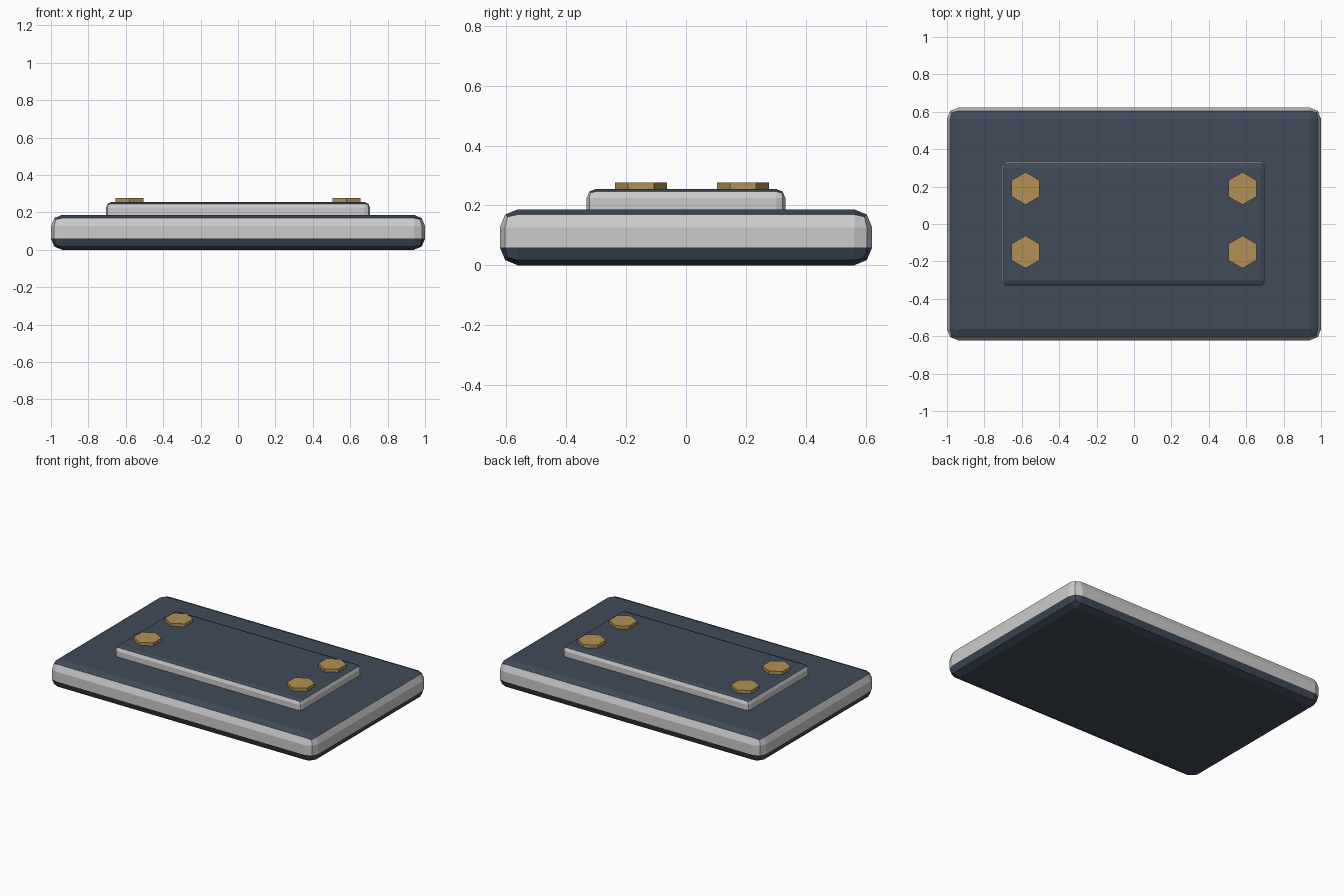
import bpy, bmesh
from math import pi
from mathutils import Matrix

if "Cube" in bpy.data.objects:
    bpy.data.objects.remove(bpy.data.objects["Cube"])


def material(name, rgb):
    m = bpy.data.materials.new(name)
    m.diffuse_color = (*rgb, 1)
    m.use_nodes = True
    m.node_tree.nodes["Principled BSDF"].inputs["Base Color"].default_value = m.diffuse_color
    return m


GREY = material("grey_metal", (0.6, 0.6, 0.6))
SLATE = material("slate_paint", (0.05, 0.07, 0.10))
BRASS = material("brass", (0.45, 0.28, 0.09))


def add_object(name, bm, mats):
    mesh = bpy.data.meshes.new(name)
    bm.to_mesh(mesh)
    bm.free()
    for m in mats:
        mesh.materials.append(m)
    obj = bpy.data.objects.new(name, mesh)
    bpy.context.collection.objects.link(obj)
    return obj


def slab(name, sx, sy, z0, z1, bevel):
    """Rounded box with grey sides, painted top and underside."""
    bm = bmesh.new()
    bmesh.ops.create_cube(bm, size=1, matrix=Matrix.Translation((0, 0, (z0 + z1) / 2))
                          @ Matrix.Diagonal((sx, sy, z1 - z0, 1)))
    bmesh.ops.bevel(bm, geom=bm.edges[:], offset=bevel, segments=2,
                    profile=0.5, affect='EDGES')
    for f in bm.faces:
        z = f.calc_center_median().z
        painted = z > z1 - 0.29 * bevel or z < z0 + 0.95 * bevel
        f.material_index = 1 if painted else 0
    return add_object(name, bm, [GREY, SLATE])


# Base block and raised plate
slab("base_block", 2.0, 1.244, 0.0, 0.187, 0.06)
slab("raised_plate", 1.412, 0.664, 0.135, 0.255, 0.03)

# Hexagonal bolt heads, points facing front and back
for side, x in (("left", -0.58), ("right", 0.58)):
    for row, y in (("front", -0.15), ("back", 0.19)):
        bm = bmesh.new()
        bmesh.ops.create_cone(bm, cap_ends=True, segments=6, radius1=0.087, radius2=0.087,
                              depth=0.04, matrix=Matrix.Translation((x, y, 0.256)))
        # turn so that a corner lies on the y axis
        far = max(bm.verts, key=lambda v: v.co.y)
        if abs(far.co.x - x) > 0.01:
            bmesh.ops.rotate(bm, verts=bm.verts[:], cent=(x, y, 0),
                             matrix=Matrix.Rotation(pi / 6, 3, 'Z'))
        add_object(f"bolt_{row}_{side}", bm, [BRASS])
